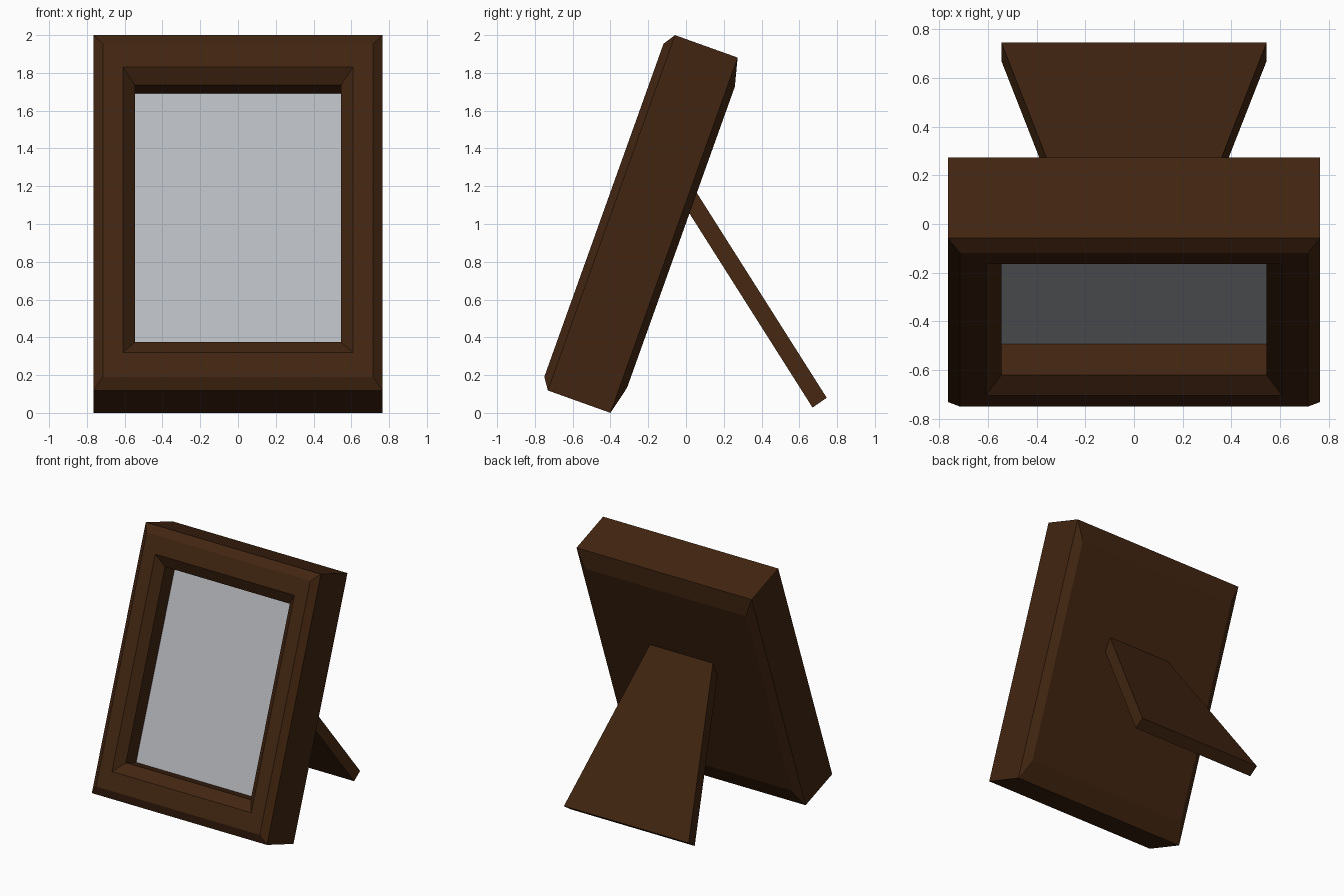
import bpy, bmesh
from mathutils import Vector

if "Cube" in bpy.data.objects:
    bpy.data.objects.remove(bpy.data.objects["Cube"])

UP = Vector((0, 0.337, 0.9415))       # direction up the leaning frame
BACK = Vector((0, 0.9415, -0.337))    # direction through the frame, backwards
FOOT = Vector((0, -0.40, 0))          # lower back edge on the ground


def material(name, rgb):
    m = bpy.data.materials.new(name)
    m.diffuse_color = (*rgb, 1)
    m.use_nodes = True
    m.node_tree.nodes["Principled BSDF"].inputs["Base Color"].default_value = m.diffuse_color
    return m


wood = material("dark_wood", (0.054, 0.0187, 0.0055))
grey = material("pale_grey_glass", (0.47, 0.49, 0.52))


def ring(half_x, low, high, depth):
    """Rectangle in the tilted frame's own plane."""
    return [FOOT + Vector((x, 0, 0)) + UP * v + BACK * depth
            for x, v in ((-half_x, low), (half_x, low), (half_x, high), (-half_x, high))]


def loft(name, rings, mat, cap_start=True, cap_end=True):
    bm = bmesh.new()
    loops = [[bm.verts.new(p) for p in r] for r in rings]
    for a, b in zip(loops, loops[1:]):
        for i in range(4):
            j = (i + 1) % 4
            bm.faces.new((a[i], a[j], b[j], b[i]))
    if cap_start:
        bm.faces.new(loops[0])
    if cap_end:
        bm.faces.new(loops[-1])
    bmesh.ops.recalc_face_normals(bm, faces=bm.faces)
    mesh = bpy.data.meshes.new(name)
    bm.to_mesh(mesh)
    bm.free()
    mesh.materials.append(mat)
    obj = bpy.data.objects.new(name, mesh)
    bpy.context.collection.objects.link(obj)
    return obj


# Wooden frame: bevelled back, sides, front bevel, sloped moulding, recess
loft("frame", [
    ring(0.705, 0.155, 1.848, 0.038),
    ring(0.765, 0.0, 1.998, 0.0),
    ring(0.765, 0.0, 1.998, -0.352),
    ring(0.715, 0.062, 1.935, -0.394),
    ring(0.608, 0.199, 1.803, -0.394),
    ring(0.545, 0.279, 1.724, -0.333),
    ring(0.545, 0.279, 1.724, -0.190),
], wood)

# Glass plate lying on the recess floor
loft("glass", [
    ring(0.545, 0.279, 1.724, -0.192),
    ring(0.545, 0.279, 1.724, -0.198),
], grey)


# Easel stand: tapered board, its top end buried in the frame back
def board_end(half_x, lower, upper):
    return [Vector((-half_x, *lower)), Vector((half_x, *lower)),
            Vector((half_x, *upper)), Vector((-half_x, *upper))]


loft("stand", [
    board_end(0.545, (0.67, 0.028), (0.745, 0.08)),
    board_end(0.263, (-0.049, 1.162), (0.026, 1.214)),
], wood)
